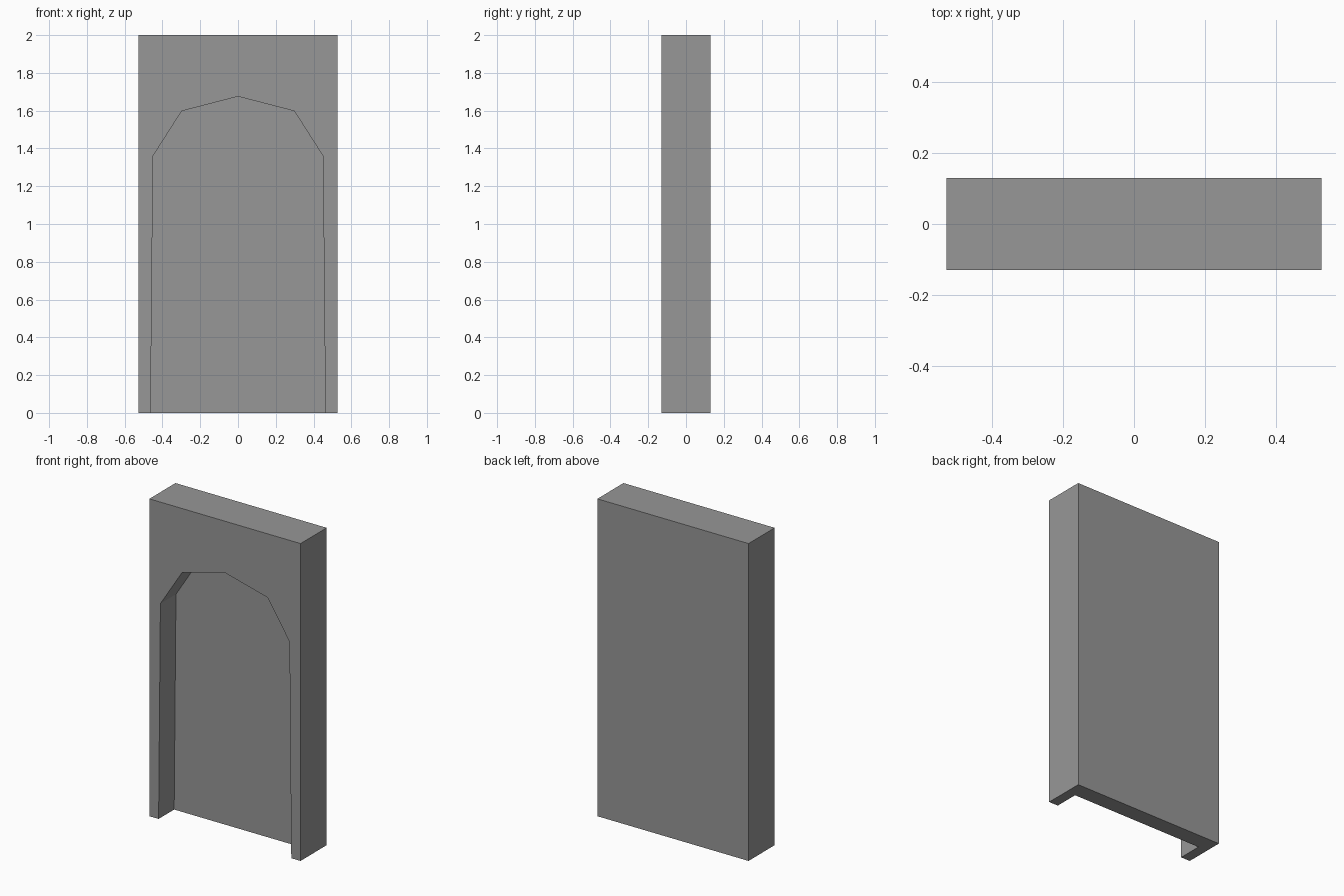
import bpy
import bmesh

cube = bpy.data.objects.get("Cube")
if cube:
    bpy.data.objects.remove(cube, do_unlink=True)

WIDTH, DEPTH, HEIGHT = 1.054, 0.26, 2.0
FRONT = -DEPTH / 2
RECESS = 0.155

# Plain grey stone
stone = bpy.data.materials.new("grey_stone")
stone.use_nodes = True
grey = (0.31, 0.31, 0.31, 1)
stone.diffuse_color = grey
stone.node_tree.nodes["Principled BSDF"].inputs["Base Color"].default_value = grey


def prism(name, outline, y0, y1):
    """Extrude an x-z outline from y0 to y1."""
    bm = bmesh.new()
    face = bm.faces.new([bm.verts.new((x, y0, z)) for x, z in outline])
    result = bmesh.ops.extrude_face_region(bm, geom=[face])
    moved = [v for v in result["geom"] if isinstance(v, bmesh.types.BMVert)]
    bmesh.ops.translate(bm, verts=moved, vec=(0, y1 - y0, 0))
    bmesh.ops.recalc_face_normals(bm, faces=bm.faces)
    mesh = bpy.data.meshes.new(name)
    bm.to_mesh(mesh)
    bm.free()
    mesh.materials.append(stone)
    obj = bpy.data.objects.new(name, mesh)
    bpy.context.collection.objects.link(obj)
    return obj


# Right half of the arch, from the floor to below the peak
half_arch = [(0.463, 0), (0.45, 1.36), (0.298, 1.598)]
arch = half_arch + [(0, 1.675)] + [(-x, z) for x, z in reversed(half_arch)]

# Front slab: one outline running round the wall and the arched opening
w = WIDTH / 2
wall = [(-w, 0), (-w, HEIGHT), (w, HEIGHT), (w, 0)]
panel = prism("arched_wall", wall, FRONT, -FRONT)

# Cutter for the arched recess, open at the floor and front
opening = [(x, z if z > 0 else -0.05) for x, z in arch]
cutter = prism("recess_cutter", opening, FRONT - 0.1, FRONT + RECESS)
cutter.hide_render = True
cutter.hide_viewport = True

cut = panel.modifiers.new("arched_recess", "BOOLEAN")
cut.operation = "DIFFERENCE"
cut.solver = "EXACT"
cut.object = cutter

# Apply the cut and drop the helper
bpy.context.view_layer.update()
graph = bpy.context.evaluated_depsgraph_get()
finished = bpy.data.meshes.new_from_object(panel.evaluated_get(graph))
panel.modifiers.clear()
panel.data = finished
bpy.data.objects.remove(cutter, do_unlink=True)
